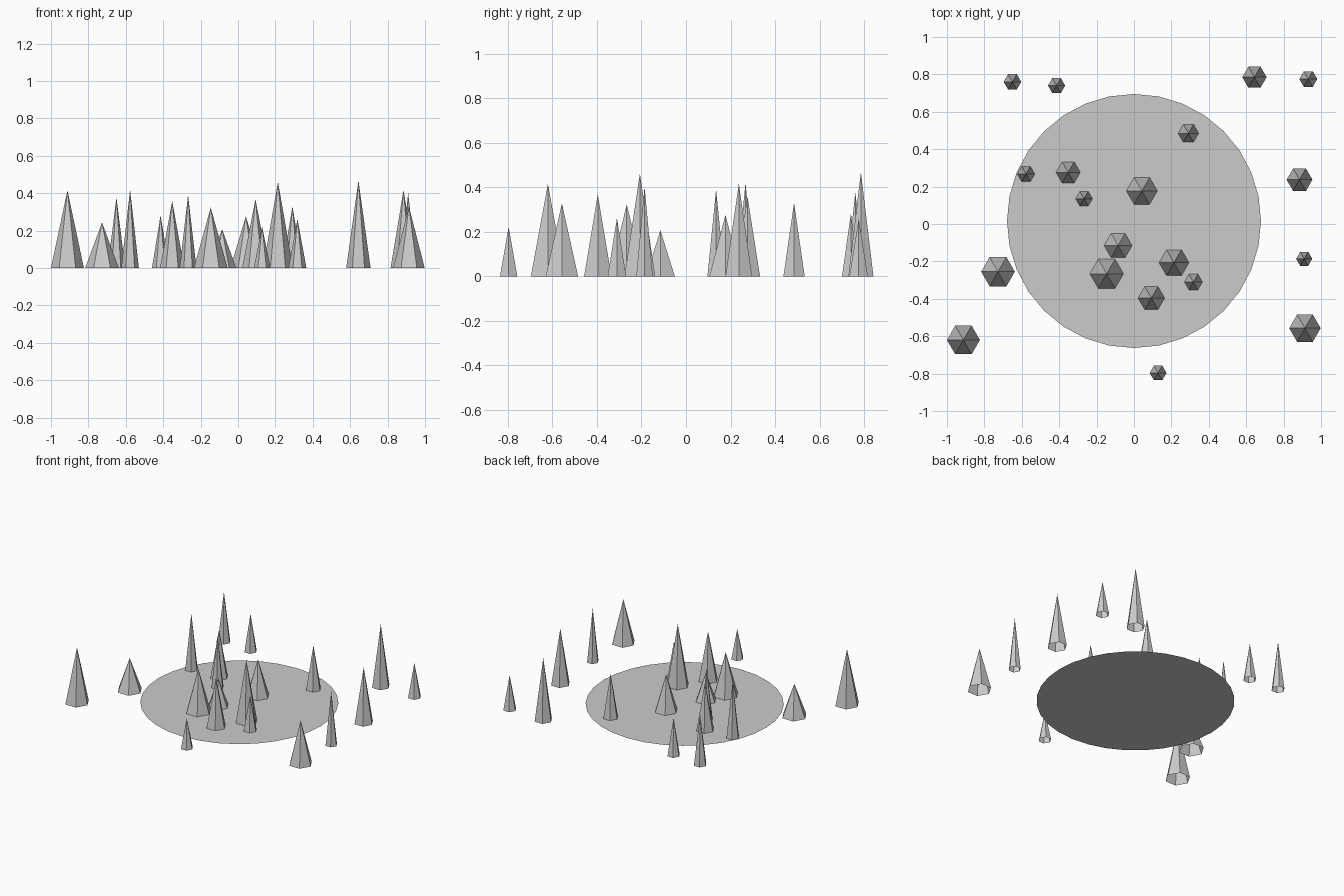
import bpy, bmesh
from math import radians
from mathutils import Matrix

if "Cube" in bpy.data.objects:
    bpy.data.objects.remove(bpy.data.objects["Cube"])


def build(name, location, sides, r1, r2, height, capped):
    """Low-poly cone standing on z = 0, corners on the x axis."""
    bm = bmesh.new()
    turn = Matrix.Translation((0, 0, height / 2)) @ Matrix.Rotation(radians(90), 4, 'Z')
    bmesh.ops.create_cone(bm, cap_ends=capped, segments=sides, radius1=r1,
                          radius2=r2, depth=height, matrix=turn)
    bmesh.ops.remove_doubles(bm, verts=bm.verts, dist=1e-5)
    mesh = bpy.data.meshes.new(name)
    bm.to_mesh(mesh)
    bm.free()
    obj = bpy.data.objects.new(name, mesh)
    obj.location = location
    bpy.context.collection.objects.link(obj)
    return obj


# Flat round clearing
bm = bmesh.new()
bmesh.ops.create_circle(bm, cap_ends=True, segments=32, radius=0.679)
mesh = bpy.data.meshes.new("ground_disc")
bm.to_mesh(mesh)
bm.free()
disc = bpy.data.objects.new("ground_disc", mesh)
disc.location = (0, 0.016, 0)
bpy.context.collection.objects.link(disc)

# Six-sided spikes, open underneath: x, y, radius, height
spikes = [
    (-0.912, -0.62, 0.088, 0.415), (-0.727, -0.255, 0.09, 0.243),
    (-0.65, 0.76, 0.047, 0.378), (-0.414, 0.74, 0.046, 0.282),
    (-0.577, 0.267, 0.047, 0.42), (-0.352, 0.276, 0.065, 0.358),
    (-0.267, 0.135, 0.045, 0.39), (0.042, 0.177, 0.083, 0.276),
    (0.291, 0.485, 0.055, 0.33), (-0.085, -0.115, 0.075, 0.207),
    (-0.146, -0.266, 0.09, 0.323), (0.214, -0.207, 0.08, 0.461),
    (0.318, -0.31, 0.048, 0.262), (0.093, -0.396, 0.071, 0.367),
    (0.129, -0.796, 0.045, 0.222), (0.644, 0.785, 0.065, 0.468),
    (0.932, 0.775, 0.048, 0.258), (0.885, 0.237, 0.069, 0.417),
    (0.91, -0.186, 0.043, 0.402), (0.914, -0.557, 0.084, 0.328),
]
for i, (x, y, r, h) in enumerate(spikes, 1):
    build(f"spike_{i:02d}", (x, y, 0), 6, r, 0, h, False)
